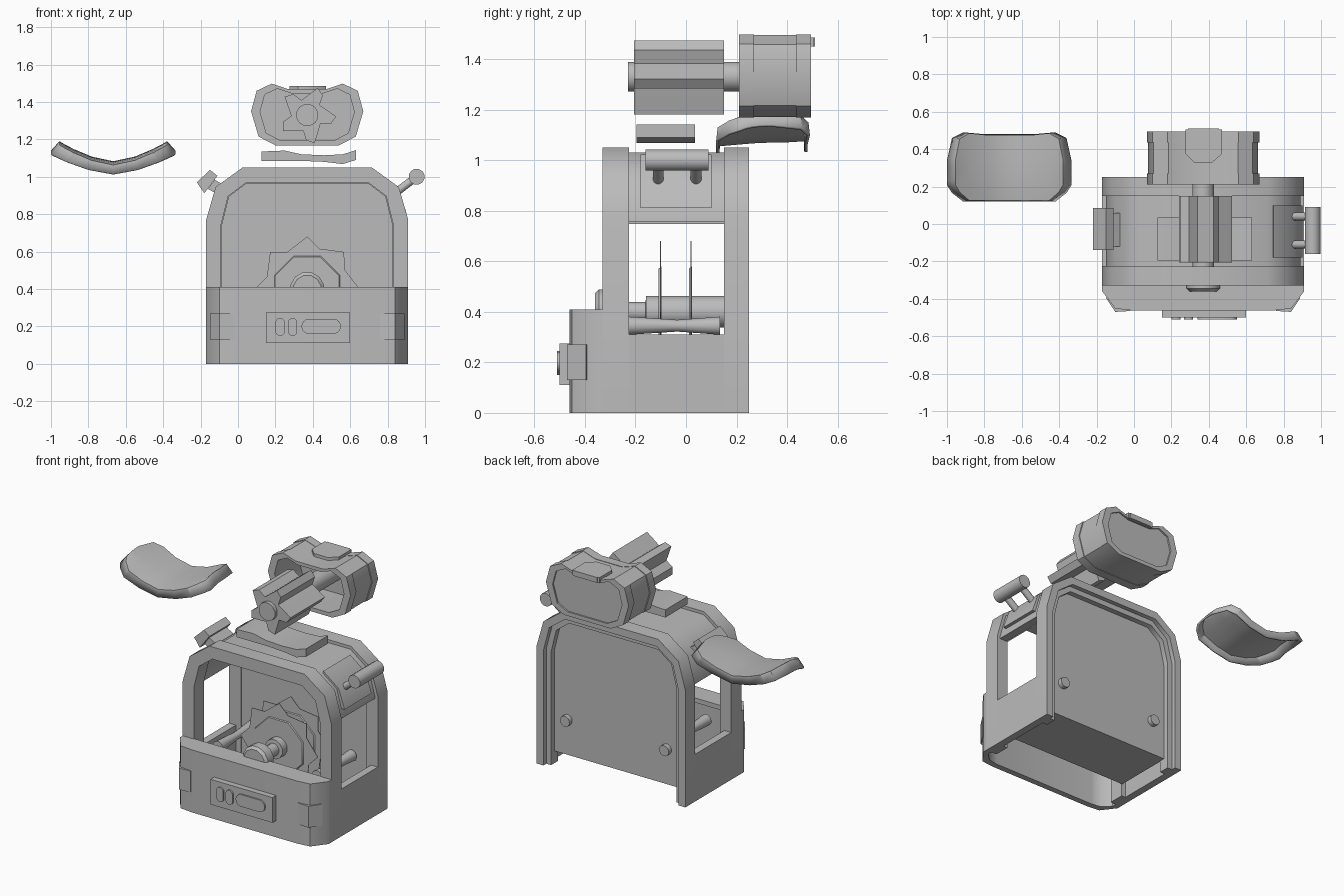
import bpy, bmesh, math
from math import sin, cos, pi, radians
from mathutils import Vector

cube = bpy.data.objects.get("Cube")
if cube:
    bpy.data.objects.remove(cube, do_unlink=True)

grey = bpy.data.materials.new("plain grey")
grey.use_nodes = True
grey.diffuse_color = (0.5, 0.5, 0.5, 1)
grey.node_tree.nodes["Principled BSDF"].inputs["Base Color"].default_value = (0.5, 0.5, 0.5, 1)

CX = 0.37  # centre line of the housing


def finish(name, bm, angle=42):
    bmesh.ops.recalc_face_normals(bm, faces=bm.faces)
    me = bpy.data.meshes.new(name)
    bm.to_mesh(me)
    bm.free()
    me.materials.append(grey)
    ob = bpy.data.objects.new(name, me)
    bpy.context.collection.objects.link(ob)
    bpy.ops.object.select_all(action='DESELECT')
    ob.select_set(True)
    bpy.context.view_layer.objects.active = ob
    bpy.ops.object.shade_smooth_by_angle(angle=radians(angle))
    return ob


def prism(name, pts, a, b, hole=None, plan=False):
    """Extrude an x-z outline along y (or an x-y outline along z)."""
    bm = bmesh.new()

    def loop(ps, t):
        return [bm.verts.new((x, v, t) if plan else (x, t, v)) for x, v in ps]

    def wall(p, q):
        for i in range(len(p)):
            j = (i + 1) % len(p)
            bm.faces.new((p[i], p[j], q[j], q[i]))
    o0, o1 = loop(pts, a), loop(pts, b)
    wall(o0, o1)
    if hole:
        h0, h1 = loop(hole, a), loop(hole, b)
        wall(h0, h1)
        wall(o0, h0)
        wall(o1, h1)
    else:
        bm.faces.new(o0)
        bm.faces.new(o1)
    return finish(name, bm)


def box(name, x0, x1, y0, y1, z0, z1):
    return prism(name, [(x0, z0), (x1, z0), (x1, z1), (x0, z1)], y0, y1)


def lathe(name, start, direction, rings, n=16):
    """Stack of (distance, radius) rings along a direction."""
    d = Vector(direction).normalized()
    rot = d.to_track_quat('Z', 'Y')
    bm = bmesh.new()
    loops = [[bm.verts.new(Vector(start) + rot @ Vector(
        (r * cos(2 * pi * (i + .5) / n), r * sin(2 * pi * (i + .5) / n), t))) for i in range(n)]
        for t, r in rings]
    for p, q in zip(loops, loops[1:]):
        for i in range(n):
            j = (i + 1) % n
            bm.faces.new((p[i], p[j], q[j], q[i]))
    bm.faces.new(loops[0])
    bm.faces.new(loops[-1])
    return finish(name, bm)


def rod(name, p0, p1, r, n=16):
    d = Vector(p1) - Vector(p0)
    return lathe(name, p0, d, [(0, r), (d.length, r)], n)


def mirrored(half):
    """Half outline, bottom to top, mirrored about the centre line."""
    return [(CX + x, z) for x, z in half] + [(CX - x, z) for x, z in reversed(half)]


def arch(d, zb=0.0):
    return mirrored([(.54 - d, zb), (.54 - d, .77 - .3 * d),
                     (.49 - .85 * d, .945 - .6 * d), (.345 - .25 * d, 1.05 - d)])


def arch_band(name, d0, d1, y0, y1, zb=0.0):
    return prism(name, arch(d0, zb) + arch(d1, zb)[::-1], y0, y1)


# Main arched housing
arch_band("front_arch", 0, .08, -.33, -.225)
arch_band("back_arch", 0, .05, .15, .25)
arch_band("back_arch_step", .05, .085, .15, .22)
arch_band("roof", .02, .075, -.225, .15, .755)
prism("back_plate", arch(.08, .08), .16, .185)
box("floor", CX - .46, CX + .46, -.22, .185, .08, .10)
for s in (-1, 1):
    x = CX + s * .54
    box("side_wall", min(x, x - s * .05), max(x, x - s * .05), -.225, .15, 0, .31)
    rod("back_bolt", (CX + s * .36, .18, .31), (CX + s * .36, .215, .31), .035, 12)


# Front base: a wall with cut corners and a flush top
def plan(d):
    half = [(.54 - d, -.325), (.54 - d, -.36), (.47 - .6 * d, -.452 + d), (.38, -.462 + d)]
    return mirrored(half)


prism("front_base_wall", plan(0) + plan(.04)[::-1], 0, .38, plan=True)
prism("front_base_top", plan(0), .38, .41, plan=True)
for s in (-1, 1):
    prism("corner_plate", [(CX + s * a, b) for a, b in
          [(.39, -.465), (.47, -.47), (.52, -.395), (.50, -.385), (.455, -.44), (.39, -.44)]],
          .13, .27, plan=True)

# Control panel with rounded buttons
box("control_panel", .15, .60, -.50, -.45, .11, .275)


def pill(name, x, z, w, h):
    r = min(w, h) / 2
    pts = [(x + (w / 2 - r) * (1 if cos(a) > 0 else -1) + r * cos(a),
            z + (h / 2 - r) * (1 if sin(a) > 0 else -1) + r * sin(a))
           for a in [2 * pi * (i + .5) / 20 for i in range(20)]]
    prism(name, pts, -.51, -.49)


pill("small_button", .225, .197, .05, .095)
pill("small_button", .292, .197, .05, .095)
pill("long_button", .445, .2, .21, .08)

# Toothed discs on a spindle
AXIS = .40


def disc_outline(r0, r1, teeth, lean):
    pts = []
    for i in range(teeth):
        a = 2 * pi * i / teeth + pi / 2
        b = a + pi / teeth + lean
        pts += [(CX + r0 * cos(a), AXIS + r0 * sin(a)), (CX + r1 * cos(b), AXIS + r1 * sin(b))]
    return pts


for y in (-.10, .02):
    prism("toothed_disc", disc_outline(.28, .225, 8, .1), y - .002, y + .002)
    lathe("disc_flange", (CX, y - .008, AXIS), (0, 1, 0), [(0, .185), (.012, .195)], 8)
lathe("spindle", (CX, -.36, AXIS), (0, 1, 0),
      [(0, .075), (.015, .092), (.075, .092), (.09, .04), (.20, .04), (.202, .064), (.51, .064)], 12)

# Waisted side rollers low inside the windows
for s in (-1, 1):
    lathe("waisted_roller", (CX + s * .36, -.225, .345), (0, 1, 0),
          [(0, .037), (.19, .024), (.36, .037)], 12)

# Left shoulder pad, posts and grip
prism("shoulder_pad", [(.9, .81), (.857, .935), (.745, 1.022), (.74, .98), (.82, .90), (.86, .81)], -.18, .10)
for y in (-.11, .04):
    rod("grip_post", (.81, y, .89), (.955, y, 1.0), .022, 12)
rod("grip_bar", (.955, -.16, 1.0), (.955, .09, 1.0), .043, 12)

# Right shoulder latch
prism("latch_cap", [(-.22, .97), (-.15, 1.037), (-.11, 1.005), (-.18, .912)], -.14, .085)
prism("latch_stem", [(-.16, .935), (-.125, .985), (-.075, .955), (-.07, .90), (-.10, .90)], -.12, .06)

# Wavy plate above the roof
prism("roof_pad", [(.125, 1.085), (.125, 1.135), (.25, 1.14), (.34, 1.12), (.46, 1.115), (.56, 1.12),
                   (.63, 1.142), (.63, 1.09), (.56, 1.068), (.46, 1.08), (.34, 1.085), (.25, 1.085)], -.195, .035)

# Floating rotor with swept vanes
RZ = 1.33
vanes = []
for i in range(5):
    a = radians(72 * i + 62)
    for r, t in ((.085, -.4), (.135, -.18), (.155, .12), (.115, .36)):
        vanes.append((CX + r * cos(a + t), RZ + r * sin(a + t)))
prism("rotor", vanes, -.205, .15)
rod("rotor_shaft", (CX, -.23, RZ), (CX, .46, RZ), .06, 12)


# Floating casing, open at the front
def casing(k):
    half = [(.17, 1.168), (.26, 1.215), (.30, 1.35), (.27, 1.46), (.19, 1.498), (.10, 1.468)]
    return [(CX + (x - CX) * k, RZ + (z - RZ) * k) for x, z in mirrored(half)]


for name, k, y0, y1 in (("casing_front_band", 1, .21, .27), ("casing_body", .98, .27, .435),
                        ("casing_back_band", 1, .435, .495)):
    prism(name, casing(k), y0, y1, hole=casing(.84))
prism("casing_back", casing(.85), .46, .485)
prism("casing_clip", [(.275, .505), (.275, .375), (.32, .33), (.42, .33), (.47, .375), (.47, .505)],
      1.45, 1.485, plan=True)
box("clip_lip", .29, .455, .495, .51, 1.45, 1.485)

# Floating curved shield: a bowed sheet with a flared, downturned rim
bm = bmesh.new()
SX, SY = -.667, .305
columns = [(0, .125, .475), (.4, .125, .475), (.74, .125, .485), (.92, .17, .455), (1, .21, .34)]
columns = [(-u, a, b) for u, a, b in columns[:0:-1]] + columns
rows = 6
grid = []
for u, a, b in columns:
    line = []
    for j in range(rows):
        t = j / (rows - 1)
        z = 1.083 + .107 * abs(u) ** 1.6 - .02 * (1 - t) ** 3
        line.append(bm.verts.new((SX + .288 * u, a + (b - a) * t, z)))
    grid.append(line)
for p, q in zip(grid, grid[1:]):
    for j in range(rows - 1):
        bm.faces.new((p[j], q[j], q[j + 1], p[j + 1]))
border = [e for e in bm.edges if e.is_boundary]
rim = bmesh.ops.extrude_edge_only(bm, edges=border)["geom"]
for v in rim:
    if isinstance(v, bmesh.types.BMVert):
        v.co.x = SX + (v.co.x - SX) * 1.155
        v.co.y = SY + (v.co.y - SY) * 1.03
        v.co.z -= .05
shield = finish("shield", bm, 30)
thick = shield.modifiers.new("thickness", 'SOLIDIFY')
thick.thickness = .012
thick.offset = -1
